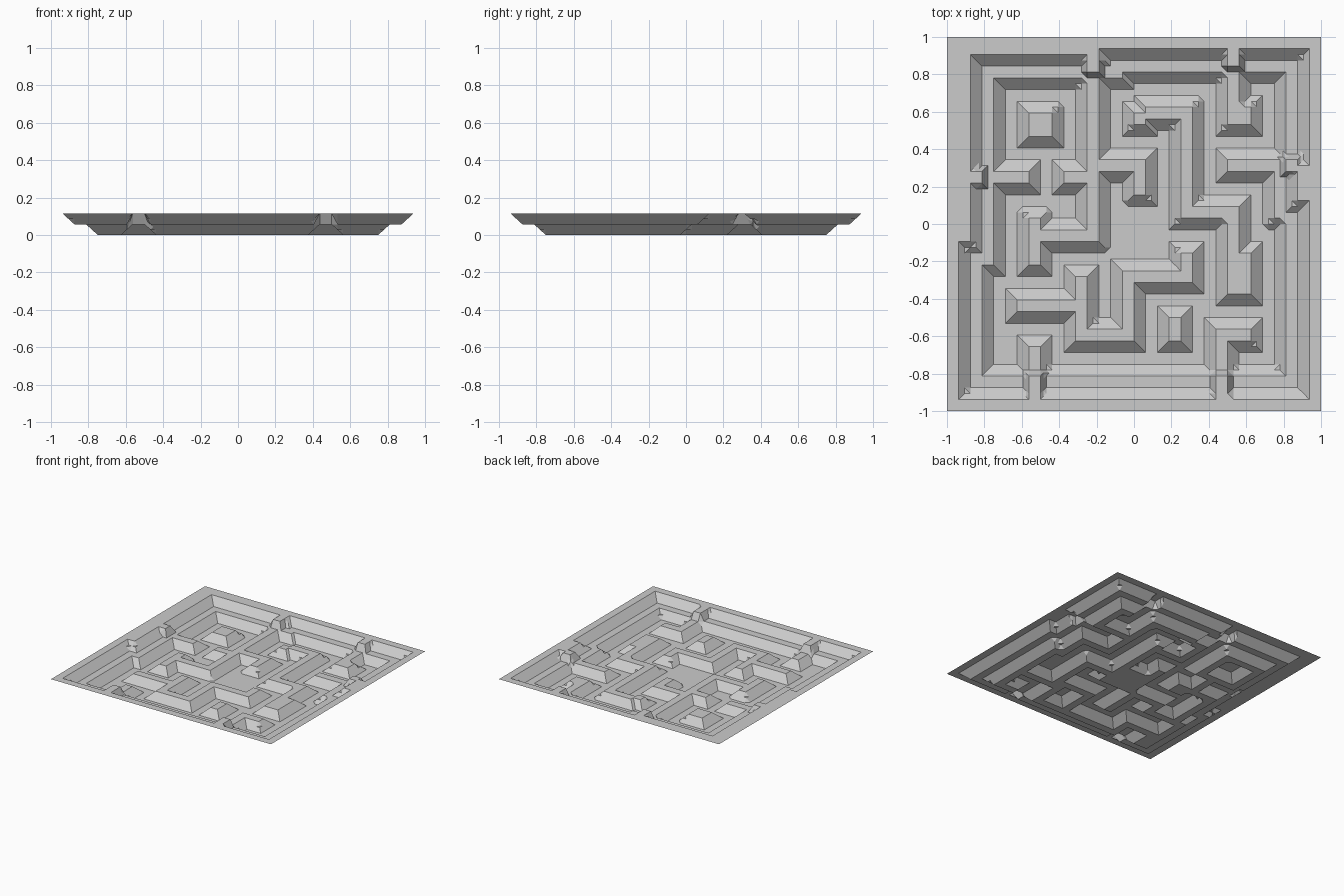
import bpy
import bmesh

cube = bpy.data.objects.get("Cube")
if cube:
    bpy.data.objects.remove(cube, do_unlink=True)

UNIT = 1 / 16      # horizontal layout step
STEP = 0.057       # height of one terrace level
FAR = 20           # beyond the edge of the sheet

# Each plateau is (x_min, x_max, y_min, y_max) in layout units.
# Upper rim that frames the sunken court
rim = [
    (-FAR, -14, -1.5, FAR),
    (-FAR, -15, -FAR, FAR),
    (-FAR, -3, 14.5, FAR),
    (-FAR, FAR, 15, FAR),
    (15, FAR, -FAR, FAR),
    (14, FAR, 2, 5),
    (-FAR, FAR, -FAR, -15),
]

# Narrow terrace halfway down
terrace = [
    (-FAR, -12, -3.5, FAR),
    (-FAR, -13, -FAR, FAR),
    (-FAR, -1, 12.5, FAR),
    (-FAR, FAR, 13, FAR),
    (13, FAR, -FAR, FAR),
    (12, FAR, 0.5, 5.5),
    (-FAR, FAR, -FAR, -13),
]

# Maze walls on the left half
left_walls = [
    (-4, -3, -1.5, 12.5),
    (-6, -4, 3.5, 4.5),
    (-9, -3, -1.5, -0.5),
    (-9, -8, -3.5, 0.5),
    (-4, 1, 4.5, 5.5),
    (0, 1, 2.5, 5.5),
    (-9, -7, 7.5, 9.5),
    (-13, -9, 3.5, 4.5),
    (-9, -8, -13, -10.5),
    (-10, -5, -7.5, -6.5),
    (-5, -4, -10, -4.5),
    (-5, 0, -10, -9),
    (-1, 0, -10, -4),
]

# Maze walls on the right half
right_walls = [
    (-1, 5, -5, -4),
    (4, 5, -5, -2.5),
    (0, 1, 8.5, 9.5),
    (1, 5, 9, 10),
    (4, 5, 0.5, 10),
    (4, 9, 0.5, 1.5),
    (8, 9, -6, 1.5),
    (8, 10, -6, -2.5),
    (8, 9, 8.5, 13),
    (8, 10, 8.5, 10),
    (8, 13, 4.5, 5.5),
    (3, 4, -10, -8),
    (7, 10, -10, -9),
    (7, 8, -13, -9),
]

# Steeper barriers that block the terrace walkway
barriers = [
    (-9, -8, -15, -13),
    (7, 8, -15, -13),
    (-14, -13, 3.5, 4.5),
    (-4, -3, 13, 15),
    (8, 9, 13.5, 15),
    (13, 14, 4.5, 5.5),
]


def ramp(x, y, plateaus, run):
    """Highest mitred slope around a group of plateaus, from none to one."""
    best = 0.0
    for x0, x1, y0, y1 in plateaus:
        gap = max(x0 - x, x - x1, y0 - y, y - y1, 0)
        best = max(best, 1 - gap / run)
    return best


def level(x, y):
    lower = ramp(x, y, terrace + left_walls + right_walls, 1)
    upper = max(ramp(x, y, rim, 1), ramp(x, y, barriers, 0.5))
    return lower + upper


# Stone colour
stone = bpy.data.materials.new("stone_grey")
stone.use_nodes = True
grey = (0.6, 0.6, 0.6, 1)
stone.diffuse_color = grey
stone.node_tree.nodes["Principled BSDF"].inputs["Base Color"].default_value = grey

# Sheet with centre points, so that mitres run along either diagonal
bm = bmesh.new()
bmesh.ops.create_grid(bm, x_segments=64, y_segments=64, size=1)
bmesh.ops.poke(bm, faces=bm.faces[:])
for v in bm.verts:
    v.co.z = STEP * level(v.co.x / UNIT, v.co.y / UNIT)

# Merge the flat areas into clean planes
bmesh.ops.dissolve_limit(bm, angle_limit=0.01, verts=bm.verts[:], edges=bm.edges[:])
bmesh.ops.triangulate(bm, faces=bm.faces[:])
mesh = bpy.data.meshes.new("maze_terrain")
bm.to_mesh(mesh)
bm.free()
mesh.materials.append(stone)
maze = bpy.data.objects.new("maze_terrain", mesh)
bpy.context.collection.objects.link(maze)
